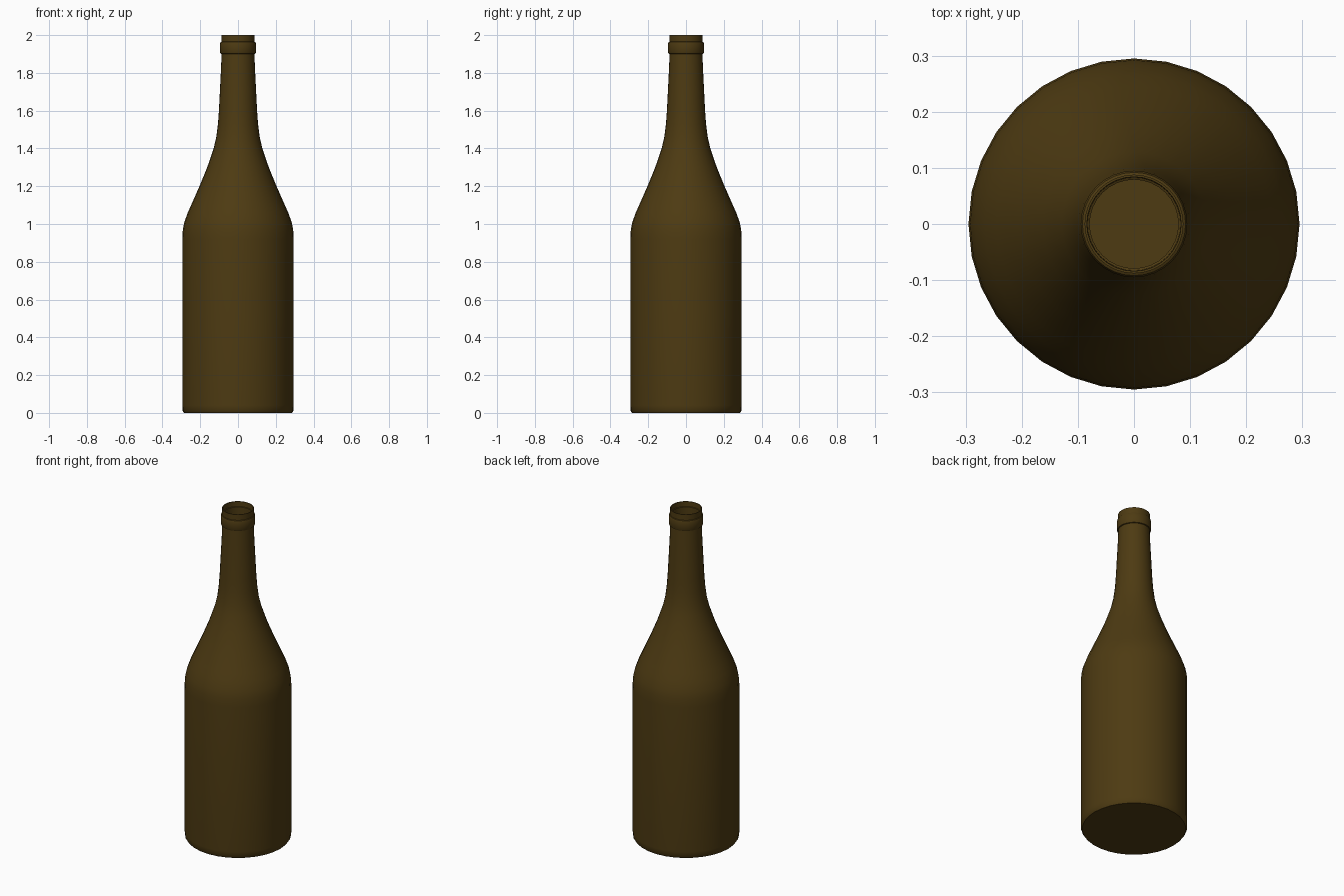
import bpy, bmesh, math

if "Cube" in bpy.data.objects:
    bpy.data.objects.remove(bpy.data.objects["Cube"])

SIDES = 32

glass = bpy.data.materials.new("dark amber glass")
glass.diffuse_color = (0.075, 0.043, 0.006, 1)
glass.use_nodes = True
glass.node_tree.nodes["Principled BSDF"].inputs["Base Color"].default_value = glass.diffuse_color

# Outer profile (radius, height) from base to lip
outer = [(0.286, 0.0), (0.293, 0.01), (0.295, 0.04), (0.295, 0.92), (0.292, 0.97),
         (0.284, 1.01), (0.266, 1.06), (0.246, 1.105), (0.204, 1.2), (0.163, 1.3),
         (0.129, 1.4), (0.115, 1.46), (0.106, 1.53), (0.101, 1.6), (0.095, 1.72),
         (0.090, 1.82), (0.087, 1.9)]
# Raised neck band and lip
band = [(0.092, 1.902), (0.095, 1.908), (0.095, 1.956), (0.092, 1.963),
        (0.088, 1.965), (0.088, 2.0)]
# Mouth ledge and inner wall down to the floor
inner = [(0.084, 2.0), (0.083, 1.97), (0.079, 1.968), (0.079, 1.75), (0.088, 1.58),
         (0.115, 1.4), (0.19, 1.2), (0.268, 1.01), (0.28, 0.92), (0.28, 0.02)]


def lathe(name, profile, mat):
    bm = bmesh.new()
    rings = []
    for r, z in profile:
        rings.append([bm.verts.new((r * math.cos(2 * math.pi * i / SIDES),
                                    r * math.sin(2 * math.pi * i / SIDES), z))
                      for i in range(SIDES)])
    for a, b in zip(rings, rings[1:]):
        for i in range(SIDES):
            j = (i + 1) % SIDES
            bm.faces.new((a[i], a[j], b[j], b[i]))
    bm.faces.new(rings[0][::-1])   # underside
    bm.faces.new(rings[-1])        # inside floor
    me = bpy.data.meshes.new(name)
    bm.to_mesh(me)
    bm.free()
    me.materials.append(mat)
    ob = bpy.data.objects.new(name, me)
    bpy.context.collection.objects.link(ob)
    bpy.context.view_layer.objects.active = ob
    ob.select_set(True)
    bpy.ops.object.shade_smooth_by_angle(angle=math.radians(40))
    return ob


lathe("bottle", outer + band + inner, glass)
